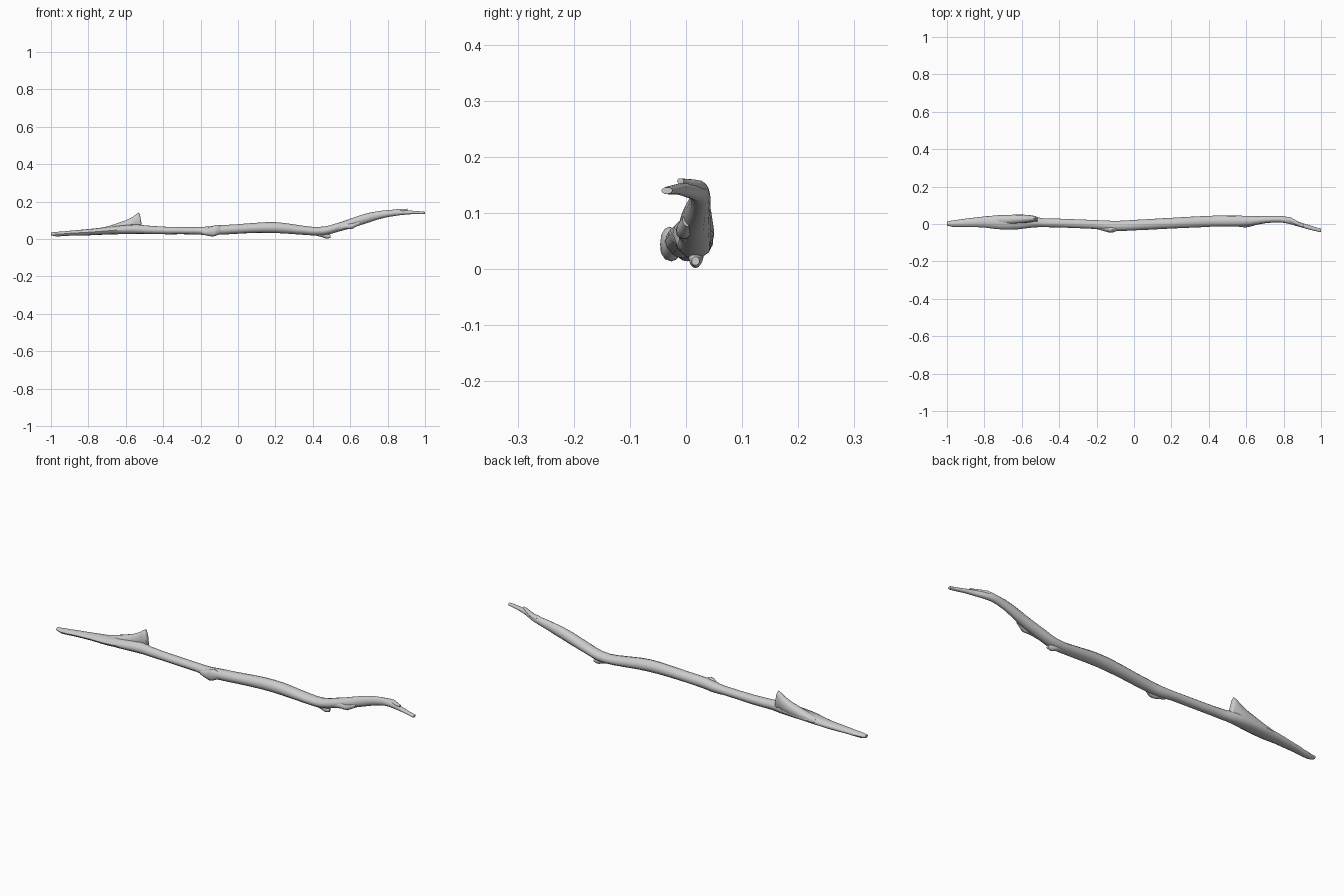
import bpy, bmesh, math, random

random.seed(4)
SIDES = 12


def catmull(a, b, c, d, t):
    return 0.5 * (2*b + (c-a)*t + (2*a-5*b+4*c-d)*t*t + (3*b-a-3*c+d)*t**3)


def limb(name, rows, steps=2, rough=0.05):
    """Skin a limb through cross-sections given as (x, y min, y max, z min, z max)."""
    rings = []
    for i in range(len(rows) - 1):
        p = [rows[max(i-1, 0)], rows[i], rows[i+1], rows[min(i+2, len(rows)-1)]]
        for s in range(steps):
            t = s / steps
            ring = [catmull(*[q[k] for q in p], t) for k in range(5)]
            ring[0] = p[1][0] + (p[2][0] - p[1][0]) * t
            rings.append(ring)
    rings.append(list(rows[-1]))
    # a few long grain ridges that drift along the limb
    grain = [random.uniform(-rough, rough) for _ in range(SIDES)]
    bm = bmesh.new()
    loops = []
    for x, y0, y1, z0, z1 in rings:
        loop = []
        for k in range(SIDES):
            a = math.tau * k / SIDES
            grain[k] = 0.7 * grain[k] + random.uniform(-rough, rough) * 0.5
            r = 1 + grain[k]
            loop.append(bm.verts.new((x, (y0+y1)/2 + (y1-y0)/2*r*math.cos(a),
                                      (z0+z1)/2 + (z1-z0)/2*r*math.sin(a))))
        loops.append(loop)
    for a, b in zip(loops, loops[1:]):
        for k in range(SIDES):
            n = (k + 1) % SIDES
            bm.faces.new((a[k], a[n], b[n], b[k]))
    bm.faces.new(loops[0])
    bm.faces.new(loops[-1])
    bmesh.ops.recalc_face_normals(bm, faces=bm.faces)
    me = bpy.data.meshes.new(name)
    bm.to_mesh(me)
    bm.free()
    ob = bpy.data.objects.new(name, me)
    bpy.context.collection.objects.link(ob)
    bpy.ops.object.select_all(action='DESELECT')
    ob.select_set(True)
    bpy.context.view_layer.objects.active = ob
    bpy.ops.object.shade_smooth_by_angle(angle=math.radians(50))
    return ob


# Main branch
limb("branch", [
    (-1.0, -.008, .013, .020, .036),
    (-.97, -.015, .019, .014, .038),
    (-.90, -.016, .029, .018, .044),
    (-.80, -.018, .041, .020, .053),
    (-.72, -.028, .048, .023, .062),
    (-.62, -.027, .049, .026, .074),
    (-.54, -.018, .042, .027, .078),
    (-.49, -.016, .030, .027, .072),
    (-.38, -.018, .028, .025, .066),
    (-.22, -.025, .022, .025, .064),
    (-.15, -.033, .019, .020, .067),
    (-.10, -.038, .016, .023, .074),
    (.00, -.034, .021, .029, .079),
    (.15, -.027, .030, .034, .089),
    (.25, -.023, .036, .030, .085),
    (.38, -.016, .043, .021, .066),
    (.46, -.013, .045, .020, .066),
    (.53, -.012, .045, .038, .085),
    (.62, -.010, .043, .062, .115),
    (.70, .004, .043, .088, .139),
    (.78, .008, .043, .113, .152),
    (.83, .000, .036, .122, .156),
    (.88, -.014, .012, .129, .155),
    (.93, -.028, -.004, .133, .152),
    (.98, -.040, -.019, .133, .148),
    (1.0, -.044, -.024, .134, .146)])

# Torn-off side branch near the thick end
limb("broken_spur", [
    (-.74, .000, .044, .030, .058),
    (-.66, .000, .049, .032, .080),
    (-.60, .004, .050, .036, .100),
    (-.56, .008, .048, .042, .120),
    (-.53, .014, .043, .048, .141),
    (-.522, .014, .040, .046, .118),
    (-.515, .012, .034, .044, .078)], rough=.02)

# Small snapped knots and twigs
limb("middle_knot", [
    (-.19, -.030, -.005, .024, .050),
    (-.14, -.044, -.008, .014, .066),
    (-.115, -.046, -.012, .018, .076),
    (-.09, -.036, -.012, .030, .066)])
limb("lower_twig", [
    (.40, .002, .030, .022, .048),
    (.45, .004, .032, .010, .040),
    (.475, .006, .028, .002, .030),
    (.495, .010, .024, .007, .022)], rough=.02)
limb("bend_knot", [
    (.53, -.010, .016, .042, .075),
    (.575, -.017, .012, .054, .084),
    (.61, -.017, .010, .054, .086),
    (.65, -.006, .012, .076, .100)])
limb("tip_twig", [
    (.80, .016, .040, .130, .153),
    (.84, .006, .034, .140, .159),
    (.88, -.010, .010, .146, .161),
    (.905, -.016, -.004, .152, .162)], rough=.02)
